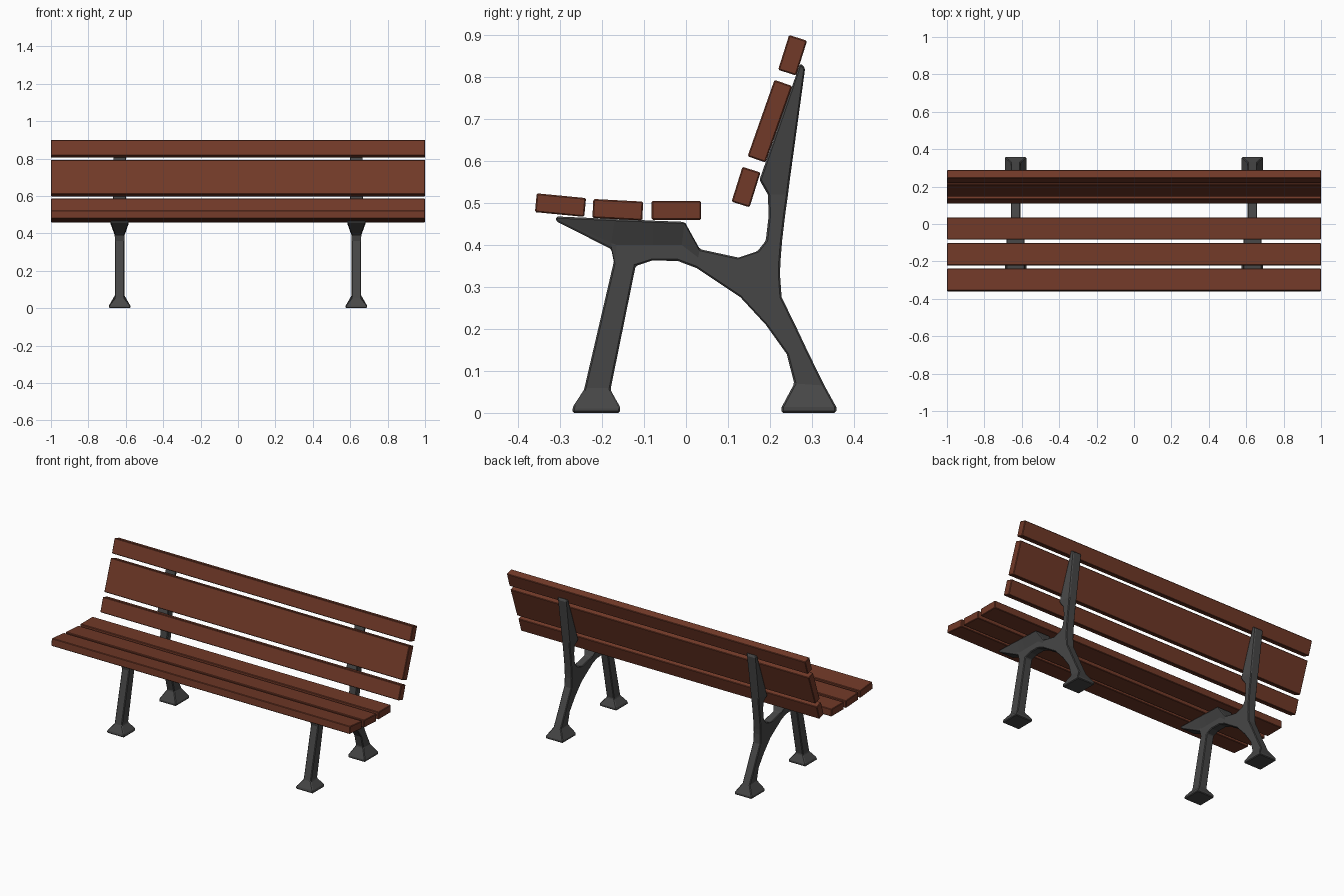
import bpy, bmesh, math

if "Cube" in bpy.data.objects:
    bpy.data.objects.remove(bpy.data.objects["Cube"])


def material(name, rgb):
    m = bpy.data.materials.new(name)
    m.diffuse_color = (*rgb, 1)
    m.use_nodes = True
    m.node_tree.nodes["Principled BSDF"].inputs["Base Color"].default_value = m.diffuse_color
    return m


wood = material("brown wood", (0.165, 0.041, 0.021))
iron = material("dark iron", (0.062, 0.062, 0.062))


def finish(name, bm, mat, bevel):
    bmesh.ops.recalc_face_normals(bm, faces=bm.faces)
    me = bpy.data.meshes.new(name)
    bm.to_mesh(me)
    bm.free()
    me.materials.append(mat)
    ob = bpy.data.objects.new(name, me)
    bpy.context.collection.objects.link(ob)
    mod = ob.modifiers.new("edge chamfer", 'BEVEL')
    mod.width, mod.segments = bevel, 1
    mod.limit_method, mod.angle_limit = 'ANGLE', math.radians(32)
    return ob


# Wooden slats: y, z, width, tilt in degrees
def slat(name, y, z, width, tilt):
    bm = bmesh.new()
    bmesh.ops.create_cube(bm, size=1)
    bmesh.ops.scale(bm, vec=(2, width, 0.045), verts=bm.verts)
    ob = finish(name, bm, wood, 0.003)
    ob.location = (0, y, z)
    ob.rotation_euler.x = math.radians(tilt)


slat("seat_slat_front", -0.299, 0.495, 0.118, -5.5)
slat("seat_slat_middle", -0.1625, 0.484, 0.119, -3)
slat("seat_slat_rear", -0.023, 0.4825, 0.118, 0)
slat("back_slat_lower", 0.143, 0.538, 0.087, 72.6)
slat("back_slat_middle", 0.200, 0.695, 0.193, 70.6)
slat("back_slat_upper", 0.254, 0.852, 0.087, 72.5)

# Cast frame sections; each station is a row of (y, z, half width)
F, L, T = 0.057, 0.025, 0.05
front_leg = [
    [(-.27, 0, F), (-.157, 0, F)],
    [(-.27, .014, F), (-.157, .014, F)],
    [(-.243, .055, L), (-.18, .055, L)],
    [(-.172, .36, L), (-.12, .35, L)],
]
seat_bracket = [
    [(-.31, .457, T), (-.31, .462, T), (-.31, .468, T)],
    [(-.178, .39, L), (-.178, .405, .029), (-.17, .462, T)],
    [(-.172, .36, L), (-.165, .40, L), (-.16, .461, T)],
    [(-.12, .35, L), (-.12, .40, L), (-.12, .460, T)],
    [(-.08, .363, L), (-.08, .40, L), (-.08, .458, T)],
    [(-.02, .362, L), (-.01, .40, L), (-.003, .455, T)],
    [(.025, .345, L), (.029, .37, L), (.033, .39, L)],
    [(.13, .275, L), (.1275, .32, L), (.125, .37, L)],
]
rear_leg_and_upright = [
    [(.228, 0, F), (.358, 0, F)],
    [(.228, .014, F), (.358, .014, F)],
    [(.258, .07, L), (.33, .065, L)],
    [(.24, .14, L), (.293, .14, L)],
    [(.19, .21, L), (.26, .21, L)],
    [(.13, .275, L), (.228, .275, L)],
    [(.1275, .32, L), (.226, .30, L)],
    [(.125, .37, L), (.224, .33, L)],
    [(.17, .385, L), (.225, .36, L)],
    [(.19, .41, L), (.229, .41, L)],
    [(.197, .47, L), (.236, .47, L)],
    [(.195, .52, L), (.243, .52, L)],
    [(.175, .555, .036), (.248, .56, L)],
    [(.272, .833, .036), (.284, .822, L)],
]


def frame(name, x):
    bm = bmesh.new()
    verts, faces = {}, {}

    def vert(p, side):
        key = (round(p[0], 4), round(p[1], 4), side)
        if key not in verts:
            verts[key] = bm.verts.new((x + side * p[2], p[0], p[1]))
        return verts[key]

    def quad(*vs):
        # a face shared by two sections is internal, so it cancels out
        key = frozenset(vs)
        if key in faces:
            del faces[key]
        else:
            faces[key] = vs

    for section in (front_leg, seat_bracket, rear_leg_and_upright):
        for a, b in zip(section, section[1:]):
            for i in range(len(a) - 1):
                for s in (1, -1):
                    quad(vert(a[i], s), vert(a[i + 1], s),
                         vert(b[i + 1], s), vert(b[i], s))
            for i in (0, -1):
                quad(vert(a[i], 1), vert(a[i], -1), vert(b[i], -1), vert(b[i], 1))
        for end in (section[0], section[-1]):
            for p, q in zip(end, end[1:]):
                quad(vert(p, 1), vert(p, -1), vert(q, -1), vert(q, 1))
    for vs in faces.values():
        bm.faces.new(vs)
    finish(name, bm, iron, 0.004)


frame("left_frame", -0.633)
frame("right_frame", 0.633)
